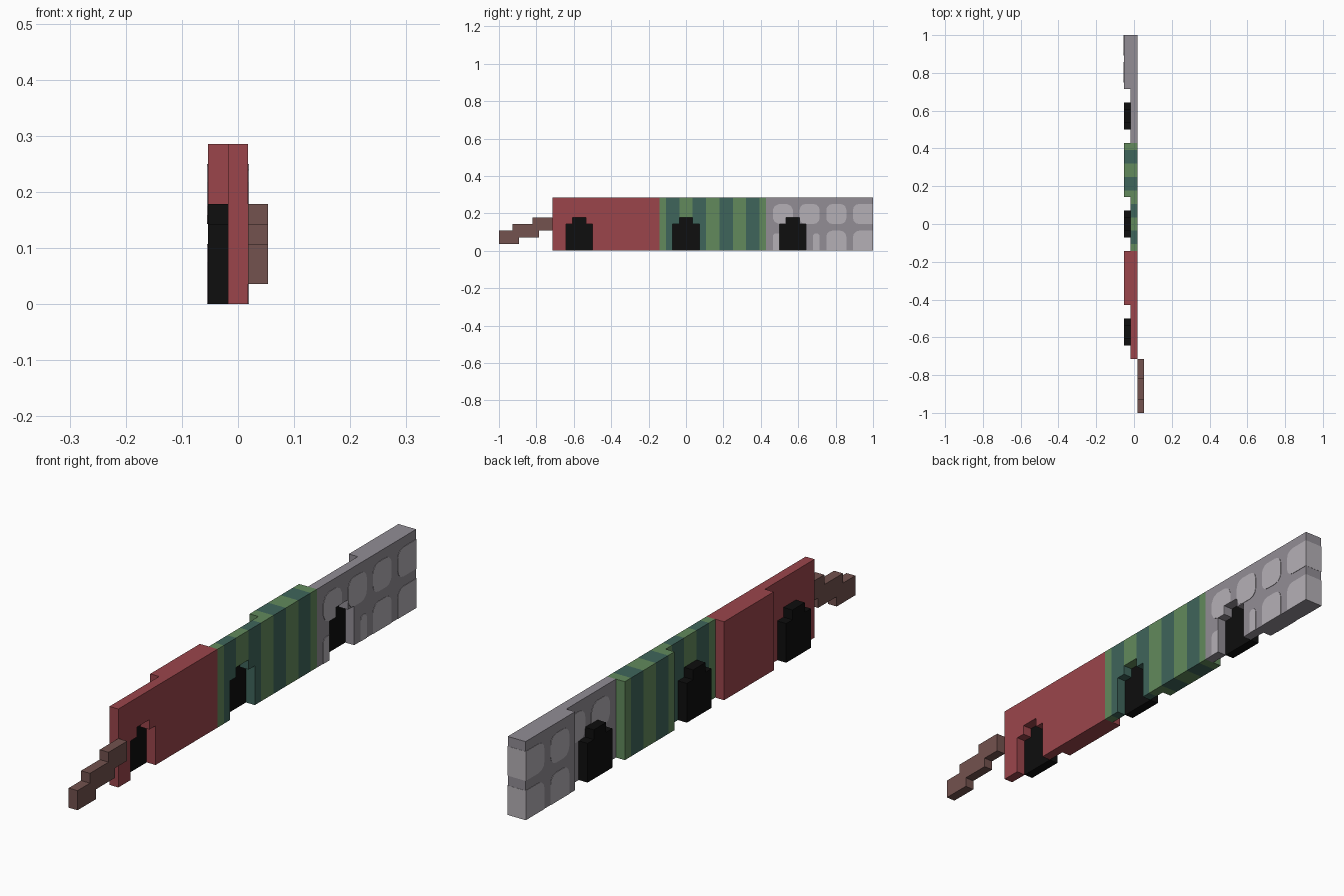
import bpy, bmesh, math

U = 1 / 28  # one grid step of the model

if "Cube" in bpy.data.objects:
    bpy.data.objects.remove(bpy.data.objects["Cube"], do_unlink=True)


def material(name, rgb):
    lin = [((c / 255 + 0.055) / 1.055) ** 2.4 if c > 10 else c / 255 / 12.92 for c in rgb]
    m = bpy.data.materials.new(name)
    m.use_nodes = True
    m.diffuse_color = (*lin, 1)
    bsdf = m.node_tree.nodes["Principled BSDF"]
    bsdf.inputs["Base Color"].default_value = (*lin, 1)
    bsdf.inputs["Roughness"].default_value = 0.9
    return m


RED = material("brick red", (155, 69, 75))
LIGHT_GREEN = material("light green", (98, 138, 92))
DARK_GREEN = material("dark green", (63, 101, 91))
STONE = material("stone grey", (146, 141, 149))
COBBLE = material("pale cobble", (181, 176, 182))
BLACK = material("black", (14, 14, 14))
BROWN = material("brown", (115, 82, 78))


def prism(name, profile, x0, x1, mats, stripes=None):
    """Extrude a (y, z) profile along x; stripes = y positions where colour alternates."""
    bm = bmesh.new()
    face = bm.faces.new([bm.verts.new((x0 * U, y * U, z * U)) for y, z in profile])
    ext = bmesh.ops.extrude_face_region(bm, geom=[face])
    verts = [v for v in ext["geom"] if isinstance(v, bmesh.types.BMVert)]
    bmesh.ops.translate(bm, verts=verts, vec=((x1 - x0) * U, 0, 0))
    for y in stripes or []:
        bmesh.ops.bisect_plane(bm, geom=bm.verts[:] + bm.edges[:] + bm.faces[:],
                               plane_co=(0, y * U, 0), plane_no=(0, 1, 0))
    bmesh.ops.recalc_face_normals(bm, faces=bm.faces)
    if stripes:
        for f in bm.faces:
            ys = [v.co.y for v in f.verts]
            mid = (min(ys) + max(ys)) / 2 / U
            f.material_index = sum(mid > y for y in stripes) % 2
    me = bpy.data.meshes.new(name)
    bm.to_mesh(me)
    bm.free()
    for m in mats:
        me.materials.append(m)
    ob = bpy.data.objects.new(name, me)
    bpy.context.collection.objects.link(ob)
    return ob


def rect(y0, y1, z0, z1):
    return [(y0, z0), (y1, z0), (y1, z1), (y0, z1)]


def arch(c):
    """Stepped doorway outline centred on y = c."""
    return [(c - 2, 0), (c - 2, 4), (c - 1, 4), (c - 1, 5),
            (c + 1, 5), (c + 1, 4), (c + 2, 4), (c + 2, 0)]


def blob(y0, y1, z0, z1, square):
    """Rectangle with rounded corners, except those sides listed in square."""
    r = min(0.9, (y1 - y0) * 0.45)
    pts = []
    for i, (sy, sz) in enumerate([(1, 1), (-1, 1), (-1, -1), (1, -1)]):
        y, z = (y1 if sy > 0 else y0), (z1 if sz > 0 else z0)
        if (sy > 0 and "right" in square) or (sy < 0 and "left" in square) \
                or (sz < 0 and "bottom" in square):
            pts.append((y, z))
            continue
        for k in range(4):
            a = math.pi / 2 * (i + k / 3)
            pts.append((y - sy * r + r * math.cos(a), z - sz * r + r * math.sin(a)))
    return pts


# Three wall sections: thin wall with a doorway, recessed dark door, thick rear block
sections = [
    ("red", -20, [RED], None),
    ("striped", -4, [LIGHT_GREEN, DARK_GREEN], list(range(-3, 12, 2))),
    ("stone", 12, [STONE], None),
]
for label, y, mats, stripes in sections:
    c = y + 4
    wall = [(y, 0)] + arch(c) + [(y + 16, 0), (y + 16, 8), (y, 8)]
    prism(label + "_wall", wall, -0.5, 0.5, mats, stripes)
    prism(label + "_rear_block", rect(y + 8, y + 16, 0, 8), -1.5, -0.5, mats, stripes)
    prism(label + "_door", arch(c), -1.5, -0.5, [BLACK])

# Cobbles on the stone section, as thin plates: (y0, y1, z0, z1, square sides)
T = 0.04
cobbles = [(y, y + 3, 4, 7, "right" if y == 25 else "") for y in (13, 17, 21, 25)]
cobbles += [(21, 24, 0, 3, "bottom"), (25, 28, 0, 3, "bottom right")]
small = [(13, 14, 0, 2.6, "bottom right"), (19, 20, 0, 2.6, "bottom")]


def clip_door(pts):
    """Keep the upper cobbles clear of the doorway step."""
    return [(y, max(z, 5) if 15 <= y <= 17 else max(z, 4)) for y, z in pts]


for i, (y0, y1, z0, z1, sq) in enumerate(cobbles + small):
    pts = blob(y0, y1, z0, z1, sq)
    if (y0, z0) == (13, 4):
        pts = [(13, 6.1), (13, 4.9), (13.3, 4.3), (13.9, 4), (15, 4), (15, 5),
               (16, 5), (16, 6.1), (15.7, 6.7), (15.1, 7), (13.9, 7), (13.3, 6.7)]
    elif (y0, z0) == (17, 4):
        pts = blob(17, 20, 4, 7, "")
    prism(f"cobble_front_{i}", pts, 0.5, 0.5 + T, [COBBLE])
    if (y0, z0) != (19, 0):
        x = -1.5 if y0 >= 20 else -0.5
        prism(f"cobble_back_{i}", pts, x - T, x, [COBBLE])

# Cobbles wrapping round the rear end
for i, z in enumerate((0, 4)):
    for j, (x0, x1) in enumerate([(-1.5, 0.5)]):
        prism(f"cobble_end_{i}", rect(28 - T, 28 + 0.02, z, z + 3), x0, x1, [COBBLE])

# Stepped brown arm at the front
prism("stepped_arm", [(-28, 1), (-25, 1), (-25, 2), (-22, 2), (-22, 3), (-20, 3),
                      (-20, 5), (-23, 5), (-23, 4), (-26, 4), (-26, 3), (-28, 3)],
      0.5, 1.5, [BROWN])
